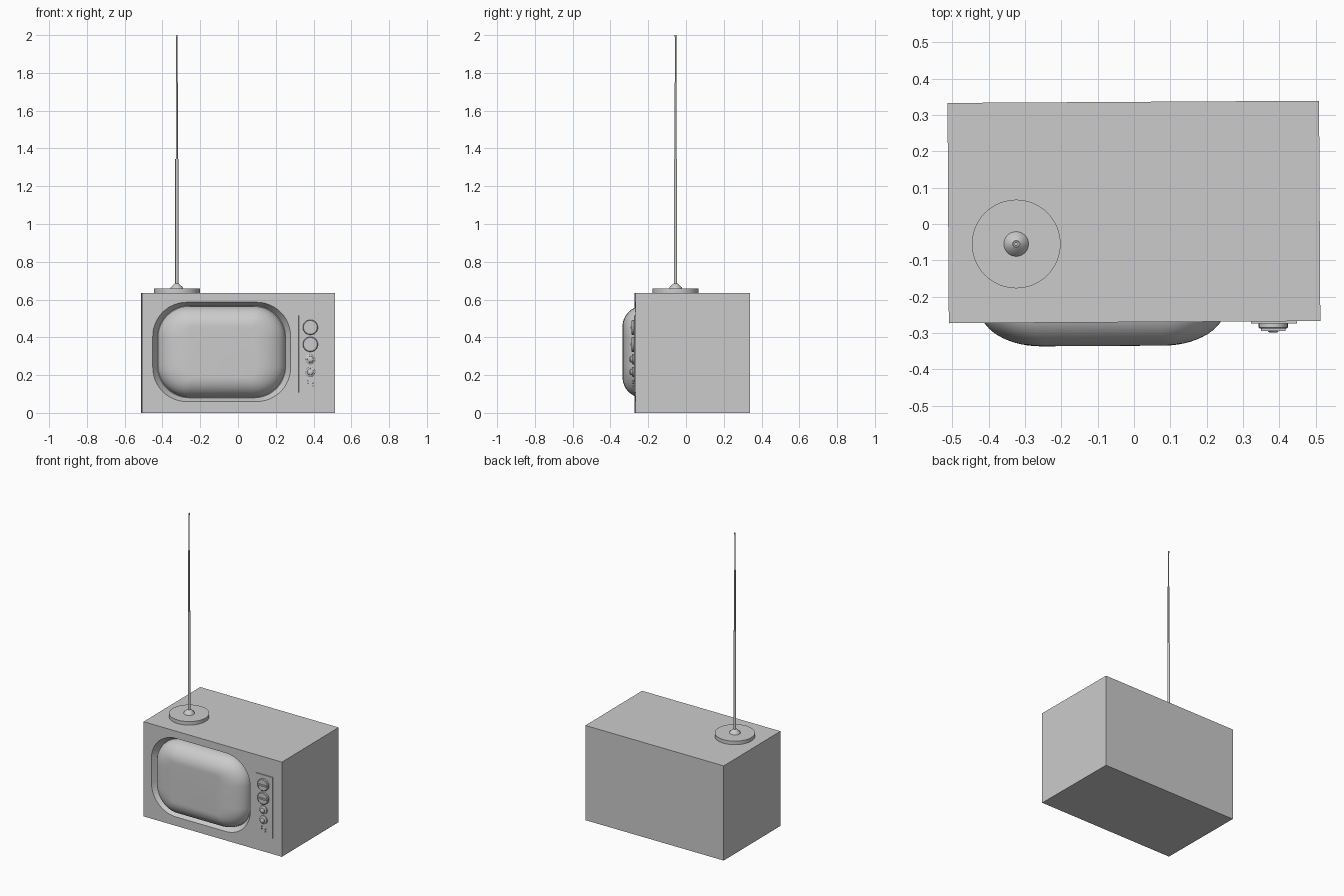
import bpy, bmesh, math
from mathutils import Matrix, Vector

if "Cube" in bpy.data.objects:
    bpy.data.objects.remove(bpy.data.objects["Cube"])

FRONT = -0.27
SX, SZ = -0.088, 0.323           # screen centre
TILT = Matrix.Rotation(math.radians(0.34), 4, 'Z')   # cabinet sits very slightly turned


def finish(name, bm, smooth=None, turn=True):
    bmesh.ops.recalc_face_normals(bm, faces=bm.faces[:])
    if turn:
        bm.transform(TILT)
    me = bpy.data.meshes.new(name)
    bm.to_mesh(me)
    bm.free()
    ob = bpy.data.objects.new(name, me)
    bpy.context.collection.objects.link(ob)
    if smooth:
        bpy.ops.object.select_all(action='DESELECT')
        ob.select_set(True)
        bpy.context.view_layer.objects.active = ob
        bpy.ops.object.shade_smooth_by_angle(angle=math.radians(smooth))
    return ob


def rounded_loop(bm, y, hx, hz, rx, rz, n=12):
    verts = []
    for k, (sx, sz) in enumerate([(1, 1), (-1, 1), (-1, -1), (1, -1)]):
        for i in range(n + 1):
            a = math.pi / 2 * (k + i / n)
            verts.append(bm.verts.new((SX + sx * (hx - rx) + rx * math.cos(a), y,
                                       SZ + sz * (hz - rz) + rz * math.sin(a))))
    return verts


def bridge(bm, a, b):
    n = len(a)
    for i in range(n):
        j = (i + 1) % n
        bm.faces.new((a[i], a[j], b[j], b[i]))


def box(bm, x, y, z):
    m = Matrix.Translation(((x[0] + x[1]) / 2, (y[0] + y[1]) / 2, (z[0] + z[1]) / 2))
    m = m @ Matrix.Diagonal((x[1] - x[0], y[1] - y[0], z[1] - z[0], 1))
    return bmesh.ops.create_cube(bm, size=1, matrix=m)['verts']


def lathe(name, profile, centre, axis, n=32, smooth=35):
    """Turn (radius, height) points around axis, capped at both ends."""
    bm = bmesh.new()
    rot = Vector((0, 0, 1)).rotation_difference(Vector(axis)).to_matrix()
    rings = []
    for r, h in profile:
        rings.append([bm.verts.new(Vector(centre) + rot @ Vector(
            (r * math.cos(2 * math.pi * i / n), r * math.sin(2 * math.pi * i / n), h)))
            for i in range(n)])
    for a, b in zip(rings, rings[1:]):
        bridge(bm, a, b)
    bm.faces.new(rings[0])
    bm.faces.new(rings[-1])
    return finish(name, bm, smooth, turn=False)


# Cabinet: box whose front has a bevelled rounded recess
bm = bmesh.new()
box(bm, (-0.511, 0.511), (FRONT, 0.336), (0, 0.635))
bm.faces.ensure_lookup_table()
front = min(bm.faces, key=lambda f: f.calc_center_median().y)
edges = list(front.edges)
bmesh.ops.delete(bm, geom=[front], context='FACES_ONLY')
rim = rounded_loop(bm, FRONT, 0.365, 0.263, 0.18, 0.18)
floor = rounded_loop(bm, FRONT + 0.04, 0.339, 0.243, 0.165, 0.165)
bridge(bm, rim, floor)
bm.faces.new(floor)
edges += [bm.edges.get((rim[i], rim[i - 1])) for i in range(len(rim))]
bmesh.ops.triangle_fill(bm, edges=edges, use_beauty=True, normal=(0, -1, 0))
finish('cabinet', bm, 30)

# Bulging picture tube
bm = bmesh.new()
steps, prev = 14, None
for s in range(steps + 1):
    a = math.pi / 2 * s / steps
    f = 1 - math.cos(a)
    loop = rounded_loop(bm, FRONT + 0.04 - 0.105 * math.sin(a),
                        0.338 - 0.17 * f, 0.242 - 0.11 * f,
                        max(0.17 - 0.16 * f, 0.01), 0.17 - 0.11 * f)
    if prev:
        bridge(bm, prev, loop)
    prev = loop
bm.faces.new(prev)
finish('screen', bm, 40)

# Control panel plate
bm = bmesh.new()
box(bm, (0.32, 0.447), (FRONT - 0.006, FRONT + 0.01), (0.108, 0.516))
finish('control_panel', bm)

# Large tuning dials, each with a turned grip bar
KX, KY = 0.383, FRONT - 0.004
for i, z in enumerate((0.453, 0.363)):
    lathe(f'dial_{i + 1}', [(0.04, 0), (0.04, 0.011), (0.036, 0.014)], (KX, KY, z), (0, -1, 0))
    bm = bmesh.new()
    box(bm, (-0.034, 0.034), (-0.021, -0.012), (-0.005, 0.005))
    bm.transform(Matrix.Translation((KX, KY, z)))
    finish(f'dial_grip_{i + 1}', bm, turn=False)

# Small stepped knobs
for i, z in enumerate((0.284, 0.217)):
    lathe(f'knob_{i + 1}', [(0.027, 0), (0.027, 0.008), (0.02, 0.012), (0.017, 0.013),
                            (0.016, 0.02), (0.011, 0.024), (0.004, 0.025)],
          (KX, KY, z), (0, -1, 0))

# Tiny pins below the knobs
for i, (x, z) in enumerate([(0.37, 0.17), (0.37, 0.155), (0.397, 0.157), (0.397, 0.142)]):
    lathe(f'pin_{i + 1}', [(0.0035, 0), (0.0035, 0.008)], (x, KY, z), (0, -1, 0), n=10)

# Aerial: disc base, socket cone and telescopic rod
AX = (-0.324, -0.055, 0)
lathe('aerial_base', [(0.122, 0.635), (0.122, 0.659)], AX, (0, 0, 1), n=48)
lathe('aerial_socket', [(0.034, 0.659), (0.031, 0.666), (0.014, 0.682), (0.01, 0.685)],
      AX, (0, 0, 1))
lathe('aerial_rod', [(0.0085, 0.68), (0.0085, 1.345), (0.0055, 1.345), (0.0055, 1.75),
                     (0.0035, 1.75), (0.0035, 1.99), (0.005, 1.99), (0.005, 2.0)],
      AX, (0, 0, 1), n=16)
